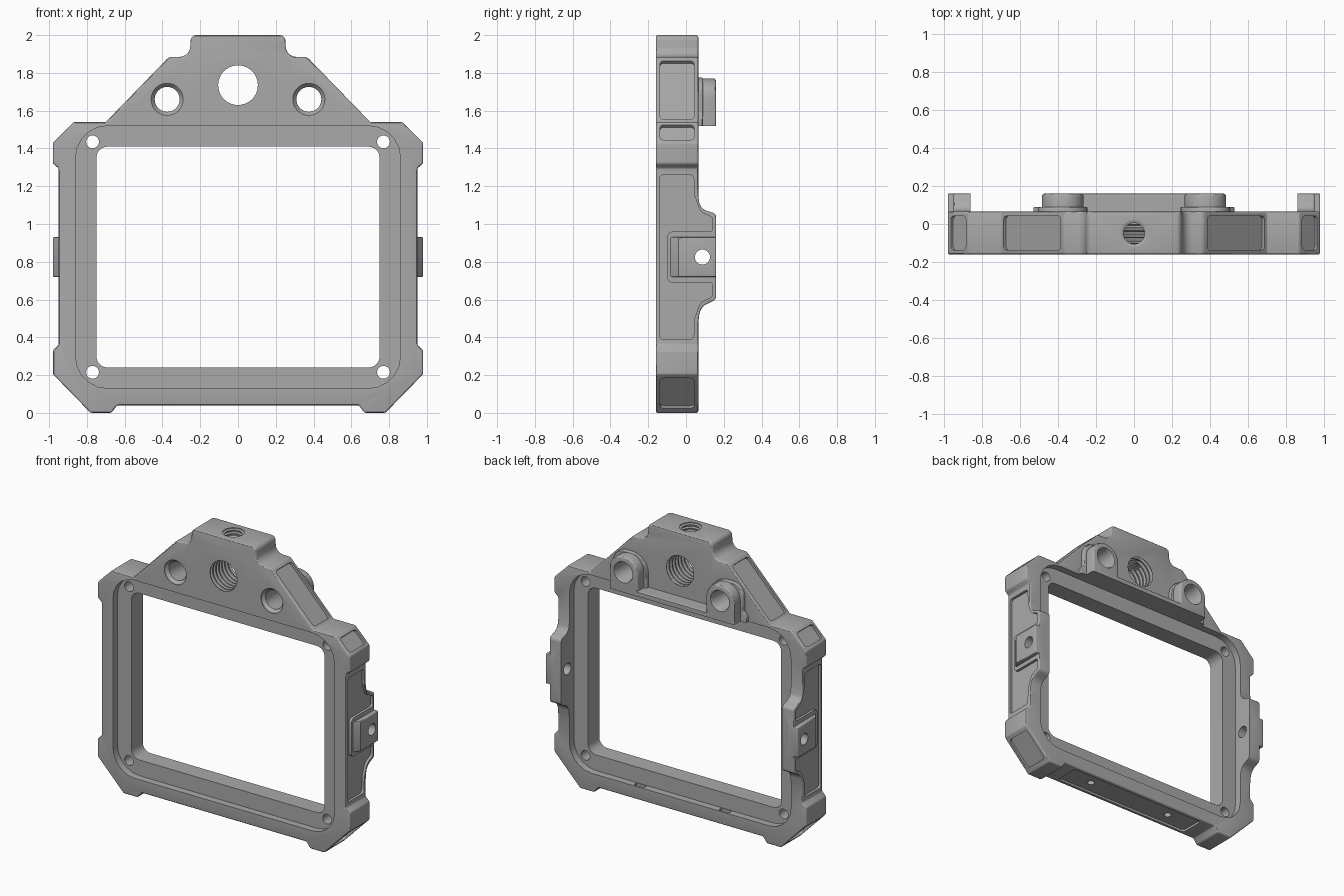
import bpy, bmesh, math
from mathutils import Vector, Matrix

cube = bpy.data.objects.get("Cube")
if cube:
    bpy.data.objects.remove(cube, do_unlink=True)

metal = bpy.data.materials.new("grey metal")
metal.use_nodes = True
metal.diffuse_color = (0.40, 0.40, 0.40, 1)
metal.node_tree.nodes["Principled BSDF"].inputs["Base Color"].default_value = (0.40, 0.40, 0.40, 1)


def rounded(pts, seg=5):
    """Round each corner of a polygon given as (u, v, radius)."""
    out = []
    for i, (u, v, r) in enumerate(pts):
        p = Vector((u, v))
        a = Vector(pts[i - 1][:2]) - p
        b = Vector(pts[(i + 1) % len(pts)][:2]) - p
        if r <= 0:
            out.append(p)
            continue
        half = a.angle(b) / 2
        d = min(r / math.tan(half), a.length * 0.48, b.length * 0.48)
        r = d * math.tan(half)
        a.normalize()
        b.normalize()
        c = p + (a + b).normalized() * (r / math.sin(half))
        v0, v1 = p + a * d - c, p + b * d - c
        sweep = v0.angle_signed(v1)
        for k in range(seg + 1):
            out.append(c + Matrix.Rotation(-sweep * k / seg, 2) @ v0)
    return out


def place(u, v, t, axis):
    return {"X": (t, u, v), "Y": (u, t, v), "Z": (u, v, t)}[axis]


def loft(name, rings, axis):
    """Join equal rings, each (2D points, position on axis), into a closed solid."""
    bm = bmesh.new()
    loops = [[bm.verts.new(place(p[0], p[1], t, axis)) for p in pts] for pts, t in rings]
    n = len(loops[0])
    for lo, hi in zip(loops, loops[1:]):
        for i in range(n):
            bm.faces.new((lo[i], lo[(i + 1) % n], hi[(i + 1) % n], hi[i]))
    bm.faces.new(loops[0])
    bm.faces.new(loops[-1])
    bmesh.ops.recalc_face_normals(bm, faces=bm.faces)
    me = bpy.data.meshes.new(name)
    bm.to_mesh(me)
    bm.free()
    me.materials.append(metal)
    ob = bpy.data.objects.new(name, me)
    bpy.context.collection.objects.link(ob)
    return ob


def prism(name, pts, axis, a, b):
    return loft(name, [(pts, a), (pts, b)], axis)


def spin(name, profile, cu, cv, axis, n=40):
    """Turned solid from (position, radius) steps."""
    circle = [(math.cos(math.tau * k / n), math.sin(math.tau * k / n)) for k in range(n)]
    return loft(name, [([(cu + r * c, cv + r * s) for c, s in circle], t) for t, r in profile], axis)


def rect(u0, v0, u1, v1, r):
    return rounded([(u0, v0, r), (u1, v0, r), (u1, v1, r), (u0, v1, r)])


def apply_mod(ob, mod):
    bpy.context.view_layer.objects.active = ob
    bpy.ops.object.modifier_apply(modifier=mod.name)


def bevel(ob, width, angle=60):
    m = ob.modifiers.new("bevel", "BEVEL")
    m.width, m.segments, m.limit_method = width, 3, "ANGLE"
    m.angle_limit = math.radians(angle)
    apply_mod(ob, m)
    return ob


def combine(ob, other, op):
    m = ob.modifiers.new("bool", "BOOLEAN")
    m.operation, m.solver, m.object = op, "EXACT", other
    apply_mod(ob, m)
    bpy.data.objects.remove(other, do_unlink=True)


def cut(other):
    combine(body, other, "DIFFERENCE")


def join(other):
    combine(body, other, "UNION")


F, B = -0.16, 0.065     # front and back planes

# Main frame outline
half = [(.25, 2, .03), (.255, 1.885, .06), (.365, 1.885, .04), (.70, 1.54, .01), (.87, 1.54, .02),
        (.98, 1.43, .02), (.98, 1.32, .02), (.95, 1.295, .02), (.95, .36, .02), (.98, .33, .02),
        (.98, .205, .02), (.78, 0, .02), (.67, 0, .02), (.64, .04, .02)]
outline = rounded(half + [(-x, z, r) for x, z, r in reversed(half)])
body = bevel(prism("frame", outline, "Y", F, B), 0.014)

# Side ears reaching backwards
ear = rounded([(0, 1.16, 0), (.063, 1.16, .02), (.075, 1.08, .07), (.16, 1.055, .03),
               (.16, .60, .03), (.075, .56, .07), (.063, .46, .02), (0, .46, 0)])
for s in (1, -1):
    join(bevel(prism("ear", ear, "X", s * .80, s * .95), 0.008))

# Rear bosses with a rail between them
for s in (1, -1):
    pad = [(s * u, v) for u, v in rounded([(.245, 1.50, 0), (.53, 1.50, 0), (.53, 1.56, .03),
                                           (.505, 1.59, .03), (.505, 1.775, .13), (.245, 1.775, .13)])]
    join(bevel(prism("boss_foot", pad, "Y", .03, .09), 0.008))
    hood = [(s * u, v) for u, v in rounded([(.265, 1.50, 0), (.485, 1.50, 0), (.485, 1.77, .109),
                                            (.265, 1.77, .109)], 10)]
    join(bevel(prism("boss", hood, "Y", .03, .16), 0.014))
join(bevel(prism("rail", rect(-.3, 1.49, .3, 1.555, 0), "Y", .03, .16), 0.01))

# Front and rear recesses, then the window through the ledge between them
recess = rect(-.86, .13, .86, 1.52, .17)
cut(prism("cut", recess, "Y", -.3, F + .05))
cut(prism("cut", recess, "Y", B - .05, .3))
cut(prism("cut", rect(-.75, .24, .75, 1.41, .06), "Y", -.4, .4))

# Screw holes in the ledge corners
for s in (1, -1):
    for z in (.215, 1.435):
        cut(spin("cut", [(-.4, .034), (.4, .034)], s * .77, z, "Y", 20))

# Mounting holes with countersinks
for s in (1, -1):
    cut(spin("cut", [(-.2, .085), (F + .004, .085), (F + .025, .066), (.145, .066), (.17, .078)],
             s * .375, 1.66, "Y"))

# Threaded holes: centre and top
def thread(a, b, small, big, pitch):
    n = round((b - a) / pitch)
    steps = []
    for k in range(n):
        t = a + k * pitch
        steps += [(t, small), (t + pitch * .3, small), (t + pitch * .5, big), (t + pitch * .8, big)]
    return steps + [(b, small)]

cut(spin("cut", thread(-.20, .10, .105, .122, .033), 0, 1.735, "Y"))
cut(spin("cut", thread(1.79, 2.03, .056, .07, .024), 0, -.05, "Z", 32))

# Sunken panels on the sides
panel = rounded([(-.14, .39, .02), (.04, .39, .02), (.045, .50, .03), (.075, .585, .06), (.14, .615, .02),
                 (.14, .69, .015), (-.10, .69, .03), (-.10, .96, .03), (.14, .96, .015), (.14, 1.035, .02),
                 (.075, 1.065, .06), (.045, 1.15, .03), (.04, 1.26, .02), (-.14, 1.26, .02)])
for s in (1, -1):
    cut(prism("cut", panel, "X", s * .932, s * 1.1))

# Sunken panels on the slanted faces: (start, end, margins at both ends)
for (x0, z0), (x1, z1), m0, m1 in (((.365, 1.885), (.70, 1.54), .03, .02),
                                   ((.87, 1.54), (.98, 1.43), .022, .022),
                                   ((.98, .205), (.78, 0), .03, .035)):
    d = Vector((x1 - x0, z1 - z0))
    length = d.length
    d.normalize()
    n = Vector((-d.y, d.x))
    for s in (1, -1):
        ob = prism("cut", rect(m0, -.137, length - m1, .042, .02), "Z", -.018, .08)
        # local x runs along the slope, local z points outwards
        ob.data.transform(Matrix(((d.x, 0, -n.x, x0), (0, 1, 0, 0), (d.y, 0, -n.y, z0), (0, 0, 0, 1)))
                          if n.x * (x0 - .0) < 0 else
                          Matrix(((d.x, 0, n.x, x0), (0, 1, 0, 0), (d.y, 0, n.y, z0), (0, 0, 0, 1))))
        if s < 0:
            ob.data.transform(Matrix.Scale(-1, 4, (1, 0, 0)))
        bm = bmesh.new()
        bm.from_mesh(ob.data)
        bmesh.ops.recalc_face_normals(bm, faces=bm.faces)
        bm.to_mesh(ob.data)
        bm.free()
        cut(ob)

# Sunken bottom panel, its two screw holes and nut slots
cut(prism("cut", rect(-.54, -.135, .54, .04, .02), "Z", -.1, .056))
for s in (1, -1):
    cut(spin("cut", [(-.1, .024), (.12, .024)], s * .33, -.05, "Z", 20))
    cut(prism("cut", rect(s * .33 - .04, .02, s * .33 + .04, .05, 0), "Z", .095, .16))

# Raised side tabs with a ramped front, and the cross holes
tab = [(-.095, .94), (-.04, .98), (.16, .98), (.16, .90), (-.095, .90)]
for s in (1, -1):
    join(bevel(prism("tab", [(s * x, y) for y, x in tab], "Z", .72, .93), 0.006, 80))
    cut(spin("cut", [(s * .80, .04), (s * 1.1, .04)], .087, .825, "X", 28))

body.select_set(True)
bpy.context.view_layer.objects.active = body
bpy.ops.object.shade_smooth_by_angle(angle=math.radians(30))
